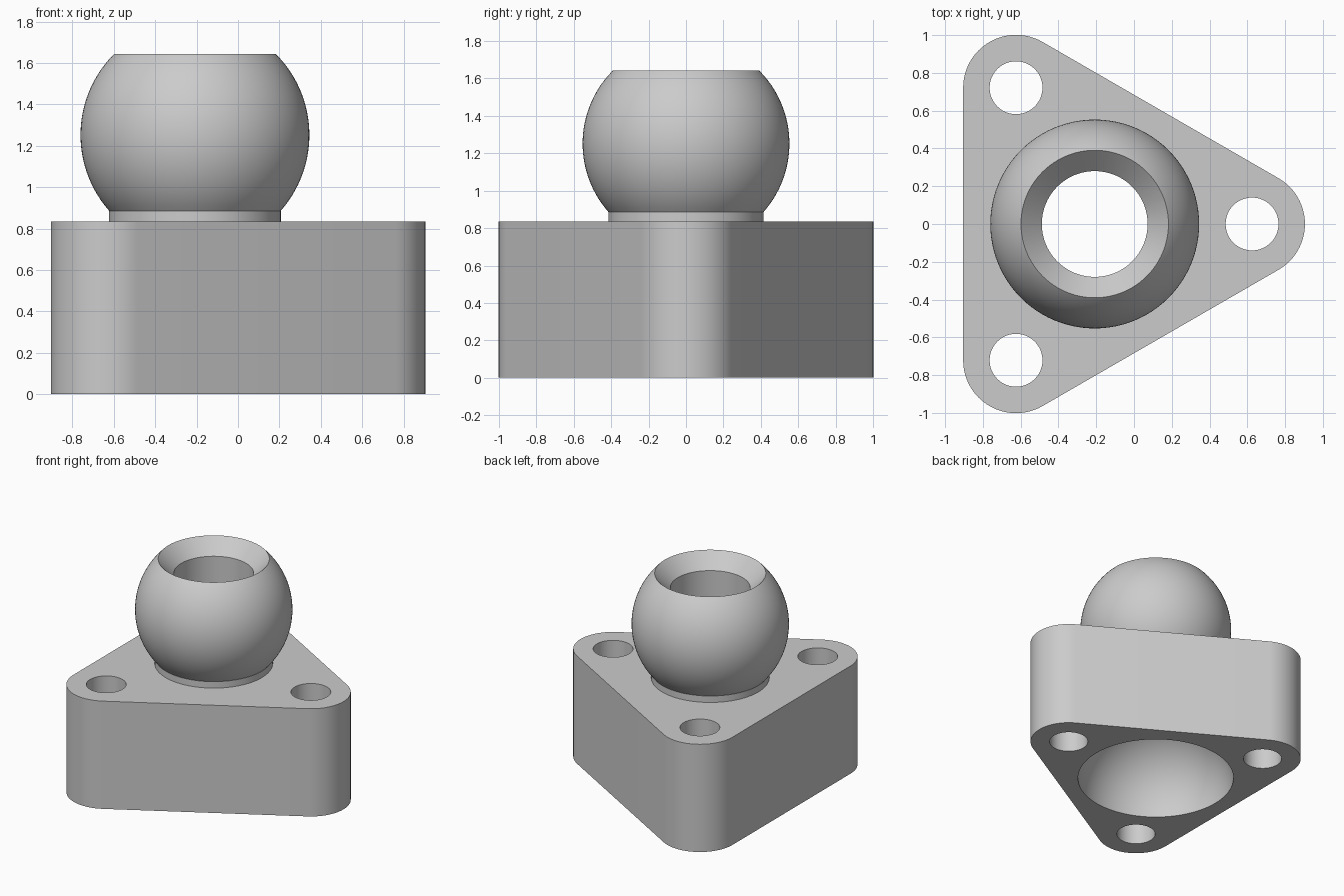
import bpy, bmesh
from math import sin, cos, asin, pi, radians
from mathutils import Matrix, Vector

if "Cube" in bpy.data.objects:
    bpy.data.objects.remove(bpy.data.objects["Cube"], do_unlink=True)

AXIS_X = -0.208          # x of the ball axis
REACH = 0.833            # ball axis to each bolt hole
CORNER_R, BOLT_R = 0.28, 0.14
BASE_H = 0.835
BALL_R, BALL_Z = 0.553, 1.252
NECK_R, BORE_R, SOCKET_R = 0.415, 0.28, 0.57
RIM_R, RIM_Z = 0.392, 1.645

grey = bpy.data.materials.new("plain grey")
grey.use_nodes = True
grey.diffuse_color = (0.6, 0.6, 0.6, 1)
grey.node_tree.nodes["Principled BSDF"].inputs["Base Color"].default_value = (0.6, 0.6, 0.6, 1)


def finish(bm, name):
    bmesh.ops.remove_doubles(bm, verts=bm.verts, dist=1e-5)
    bmesh.ops.recalc_face_normals(bm, faces=bm.faces)
    mesh = bpy.data.meshes.new(name)
    bm.to_mesh(mesh)
    bm.free()
    mesh.materials.append(grey)
    obj = bpy.data.objects.new(name, mesh)
    bpy.context.collection.objects.link(obj)
    return obj


def lathe(name, profile, steps=96):
    """Turn (radius, z) points around the ball axis."""
    bm = bmesh.new()
    verts = [bm.verts.new((AXIS_X + r, 0, z)) for r, z in profile]
    edges = [bm.edges.new(pair) for pair in zip(verts, verts[1:])]
    bmesh.ops.spin(bm, geom=verts + edges, cent=(AXIS_X, 0, 0), axis=(0, 0, 1),
                   angle=2 * pi, steps=steps, use_merge=True)
    return finish(bm, name)


def arc(radius, z, start, end, count):
    """Points of a circle, angle measured from the equator."""
    angles = [start + (end - start) * i / count for i in range(count + 1)]
    return [(radius * cos(a), z + radius * sin(a)) for a in angles]


def combine(target, tool, operation):
    mod = target.modifiers.new(operation.title(), 'BOOLEAN')
    mod.operation, mod.solver, mod.object = operation, 'EXACT', tool
    bpy.context.view_layer.objects.active = target
    bpy.ops.object.modifier_apply(modifier=mod.name)
    bpy.data.objects.remove(tool, do_unlink=True)


# Rounded triangular base
corners = [Vector((AXIS_X + REACH * cos(a), REACH * sin(a), 0))
           for a in (0, radians(120), radians(240))]
bm = bmesh.new()
outline = []
for k, c in enumerate(corners):
    for i in range(25):
        a = radians(120 * k - 60 + 5 * i)
        outline.append(bm.verts.new(c + CORNER_R * Vector((cos(a), sin(a), 0))))
bottom = bm.faces.new(outline)
top = bmesh.ops.extrude_face_region(bm, geom=[bottom], use_keep_orig=True)
bmesh.ops.translate(bm, vec=(0, 0, BASE_H),
                    verts=[v for v in top["geom"] if isinstance(v, bmesh.types.BMVert)])
block = finish(bm, "ball_joint_block")

# Ball on a short neck, sunk into the base
ball_profile = [(0, 0.7), (NECK_R, 0.7)]
ball_profile += [(NECK_R, 0.885)]
ball_profile += arc(BALL_R, BALL_Z, -asin((BALL_Z - 0.885) / BALL_R), pi / 2, 40)
combine(block, lathe("ball_and_neck", ball_profile), 'UNION')

# Round socket underneath, bore through the ball, flared mouth that trims the ball
flare = RIM_R - BORE_R
core = [(0, -0.1), (SOCKET_R, -0.1)]
core += arc(SOCKET_R, 0, 0, pi / 2 - asin(BORE_R / SOCKET_R), 24)
core += [(BORE_R, RIM_Z - flare), (BORE_R + 0.5, RIM_Z - flare + 0.5), (0, RIM_Z - flare + 0.5)]
combine(block, lathe("core_cutter", core), 'DIFFERENCE')

# Three bolt holes
for c in corners:
    bm = bmesh.new()
    bmesh.ops.create_cone(bm, cap_ends=True, segments=48, radius1=BOLT_R, radius2=BOLT_R,
                          depth=2, matrix=Matrix.Translation(c))
    combine(block, finish(bm, "bolt_cutter"), 'DIFFERENCE')

# Smooth shading with crisp rims
bpy.ops.object.select_all(action='DESELECT')
block.select_set(True)
bpy.context.view_layer.objects.active = block
bpy.ops.object.shade_smooth_by_angle(angle=radians(25))
